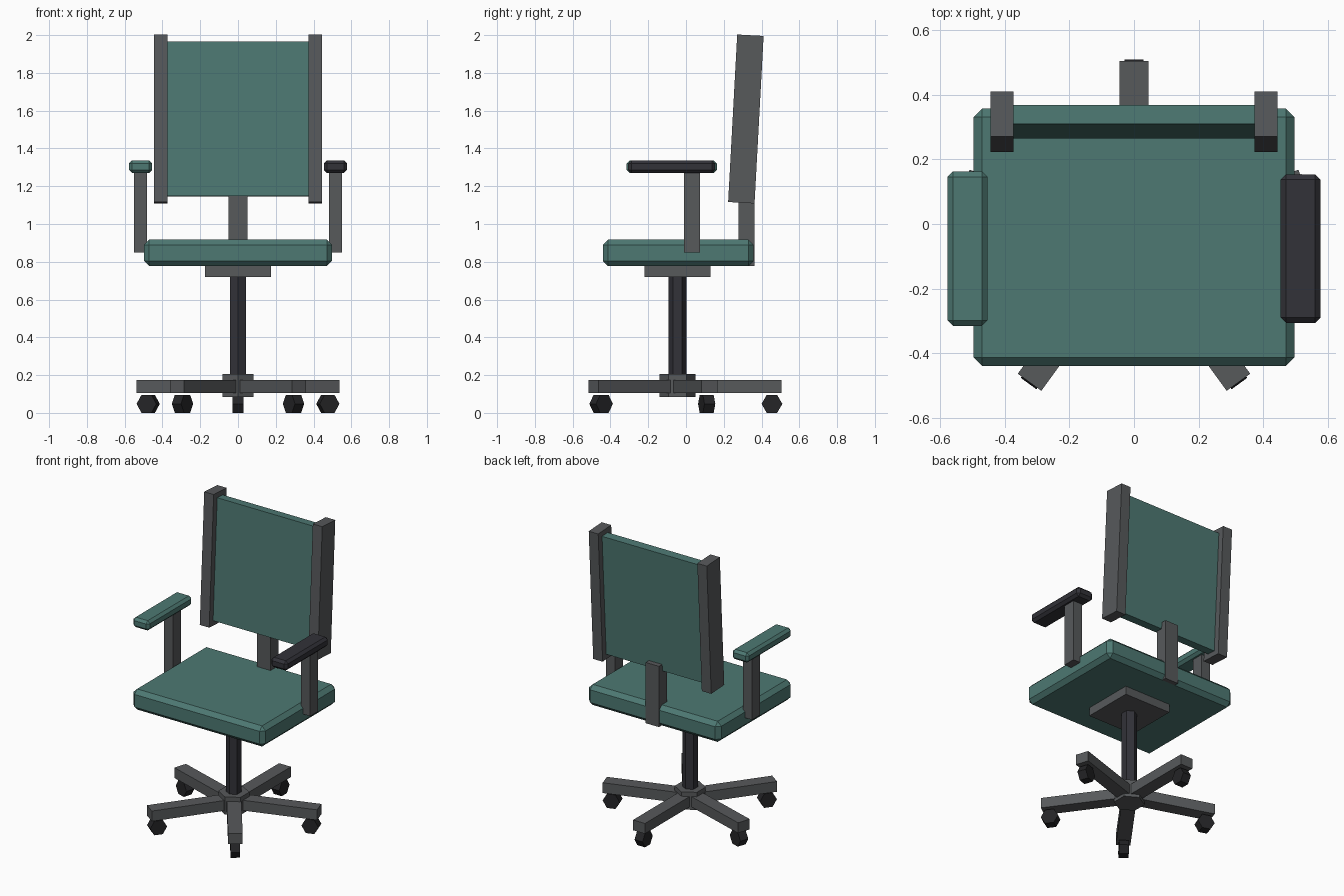
import bpy
from math import radians, sin, cos, pi
from mathutils import Matrix

if "Cube" in bpy.data.objects:
    bpy.data.objects.remove(bpy.data.objects["Cube"])


def material(name, r, g, b):
    m = bpy.data.materials.new(name)
    m.diffuse_color = (r, g, b, 1)
    m.use_nodes = True
    m.node_tree.nodes["Principled BSDF"].inputs["Base Color"].default_value = m.diffuse_color
    return m


TEAL = material("teal_fabric", 0.075, 0.19, 0.17)
FRAME = material("grey_frame", 0.095, 0.1, 0.105)
DARK = material("dark_plastic", 0.032, 0.032, 0.04)
BLACK = material("black_rubber", 0.018, 0.018, 0.02)

CY = -0.045  # the pedestal sits slightly forward of the centre


def finish(name, mat):
    ob = bpy.context.object
    ob.name = name
    ob.data.materials.append(mat)
    return ob


def box(name, mat, x, y, z, bevel=0.0):
    """Box from (min, max) ranges, with an optional one-segment chamfer."""
    bpy.ops.mesh.primitive_cube_add(size=1)
    ob = finish(name, mat)
    mid = [(a + b) / 2 for a, b in (x, y, z)]
    size = [b - a for a, b in (x, y, z)]
    ob.data.transform(Matrix.Diagonal((*size, 1)))
    ob.location = mid
    if bevel:
        mod = ob.modifiers.new("chamfer", 'BEVEL')
        mod.width = bevel
        mod.segments = 1
    return ob


def hexagon(name, mat, radius, depth, loc, rot=(0, 0, 0)):
    bpy.ops.mesh.primitive_cylinder_add(vertices=6, radius=radius, depth=depth,
                                        location=loc, rotation=rot)
    return finish(name, mat)


# Seat and mounting plate
box("seat", TEAL, (-0.497, 0.497), (-0.44, 0.358), (0.777, 0.917), 0.027)
box("seat_plate", FRAME, (-0.175, 0.175), (CY - 0.175, CY + 0.175), (0.72, 0.785))

# Pedestal
hexagon("column", DARK, 0.048, 0.57, (0, CY, 0.455))
hexagon("hub", FRAME, 0.096, 0.12, (0, CY, 0.145))

# Five-star base with casters
for i in range(5):
    a = pi / 2 + i * 2 * pi / 5
    leg = box(f"base_leg_{i + 1}", FRAME, (0, 0.55), (-0.045, 0.045), (0.105, 0.175))
    leg.location = (0.275 * cos(a), CY + 0.275 * sin(a), 0.14)
    leg.rotation_euler = (0, 0, a)
    # wheel axis lies across the leg, a corner pointing outward
    wheel = hexagon(f"caster_{i + 1}", BLACK, 0.055, 0.06, (0, 0, 0))
    wheel.data.transform(Matrix.Rotation(pi / 2, 4, 'Z') @ Matrix.Rotation(pi / 2, 4, 'Y'))
    wheel.data.transform(Matrix.Rotation(pi, 4, 'Z'))
    wheel.location = (0.5 * cos(a), CY + 0.5 * sin(a), 0.0477)
    wheel.rotation_euler = (0, 0, a)

# Backrest: support, panel and side rails leaning back
box("back_support", FRAME, (-0.05, 0.05), (0.278, 0.362), (0.777, 1.19))
lean = radians(-3.1)
back = [box("back_panel", TEAL, (-0.38, 0.38), (-0.03, 0.03), (-0.41, 0.41))]
for side, s in (("left", -1), ("right", 1)):
    x = sorted((s * 0.373, s * 0.444))
    back.append(box(f"back_rail_{side}", FRAME, x, (-0.07, 0.07), (-0.444, 0.444)))
for ob in back:
    ob.location.y, ob.location.z = 0.317, 1.556
    ob.rotation_euler.x = lean

# Armrests: the two pads differ slightly in length and colour
for side, s, mat, y in (("left", -1, TEAL, (-0.315, 0.163)),
                        ("right", 1, DARK, (-0.306, 0.154))):
    box(f"arm_post_{side}", FRAME, sorted((s * 0.482, s * 0.55)), (-0.01, 0.075), (0.85, 1.29))
    box(f"arm_pad_{side}", mat, sorted((s * 0.454, s * 0.578)), y, (1.27, 1.337), 0.017)
